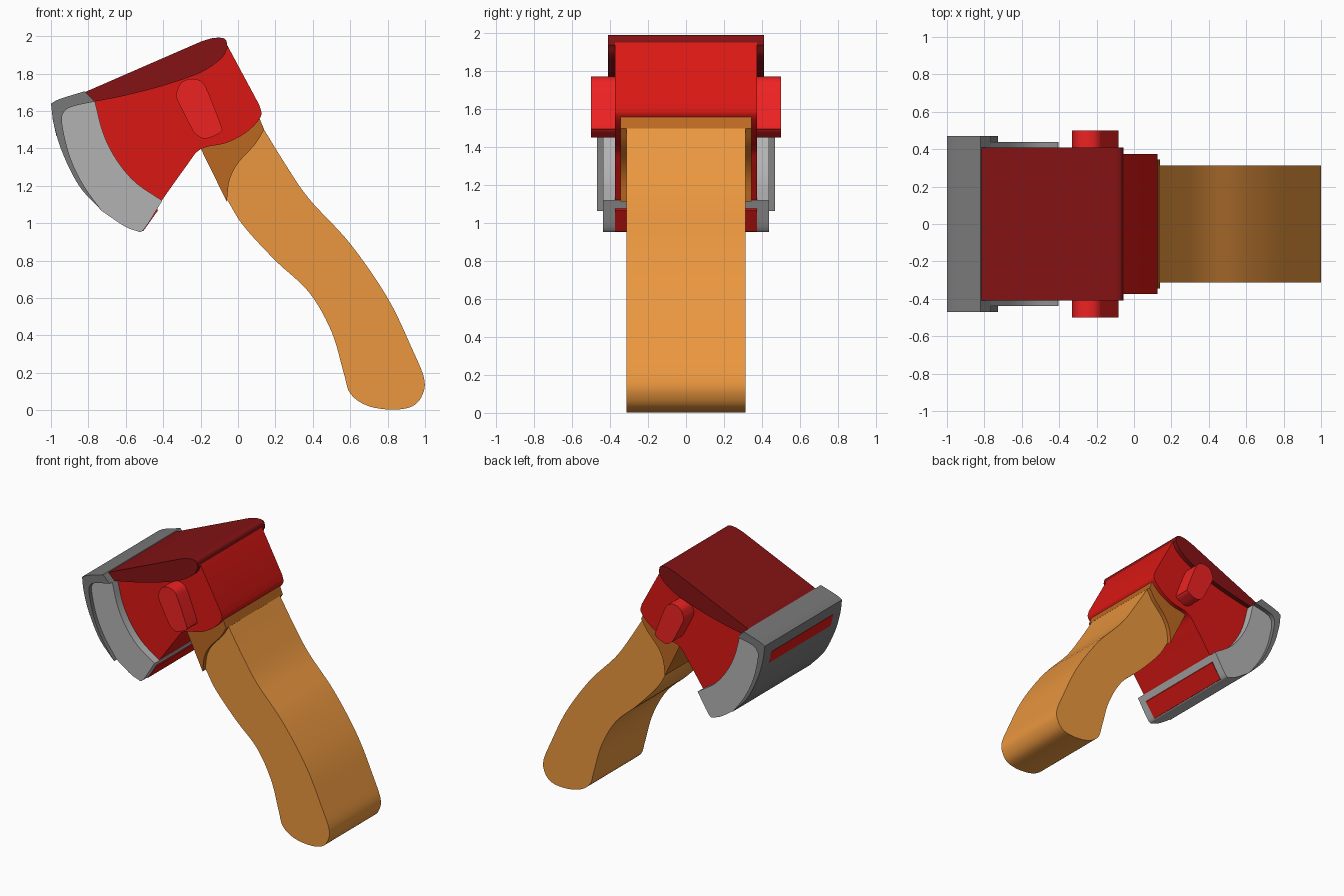
import bpy, bmesh, math
from mathutils import Vector


def spline(points, steps=6):
    """Smooth Catmull-Rom run through the points (end point left out)."""
    p = [Vector(q) for q in points]
    if len(p) == 2:
        return p[:1]
    p = [2 * p[0] - p[1]] + p + [2 * p[-1] - p[-2]]
    out = []
    for a, b, c, d in zip(p, p[1:], p[2:], p[3:]):
        for i in range(steps):
            t = i / steps
            out.append(0.5 * (2 * b + (c - a) * t + (2 * a - 5 * b + 4 * c - d) * t * t
                              + (3 * b - a - 3 * c + d) * t ** 3))
    return out


def slab(name, runs, half, color):
    """Extrude a closed x-z outline made of curved or straight runs to y = +-half."""
    outline = []
    for i, run in enumerate(runs):
        outline += spline(list(run) + [runs[(i + 1) % len(runs)][0]])
    bm = bmesh.new()
    face = bm.faces.new([bm.verts.new((p.x, -half, p.y)) for p in outline])
    ext = bmesh.ops.extrude_face_region(bm, geom=[face], use_keep_orig=True)
    verts = [v for v in ext["geom"] if isinstance(v, bmesh.types.BMVert)]
    bmesh.ops.translate(bm, verts=verts, vec=(0, 2 * half, 0))
    bmesh.ops.recalc_face_normals(bm, faces=bm.faces)
    mesh = bpy.data.meshes.new(name)
    bm.to_mesh(mesh)
    bm.free()
    mat = bpy.data.materials.new(name)
    mat.diffuse_color = (*color, 1)
    mesh.materials.append(mat)
    obj = bpy.data.objects.new(name, mesh)
    bpy.context.collection.objects.link(obj)
    bpy.ops.object.select_all(action='DESELECT')
    obj.select_set(True)
    bpy.context.view_layer.objects.active = obj
    bpy.ops.object.shade_smooth_by_angle(angle=math.radians(30))
    return obj


# Curved wooden handle
slab("handle", [
    [(0.115, 1.54), (0.25, 1.32), (0.38, 1.13), (0.6, 0.89), (0.8, 0.6), (0.93, 0.33),
     (0.995, 0.17), (0.985, 0.08), (0.93, 0.02), (0.82, 0.003), (0.69, 0.025), (0.6, 0.09),
     (0.565, 0.2), (0.5, 0.42), (0.38, 0.63), (0.2, 0.8), (0.03, 0.985)],
    [(-0.055, 1.12)], [(-0.18, 1.39)]], 0.313, (0.83, 0.31, 0.05))

# Darker wood collar below the head
slab("handle_collar", [
    [(-0.2, 1.4)],
    [(-0.06, 1.115), (-0.045, 1.23), (0.0, 1.32), (0.09, 1.42)],
    [(0.14, 1.5)], [(0.115, 1.56)], [(0.0, 1.6)]], 0.345, (0.5, 0.14, 0.015))

# Red head body, reaching into the blade
slab("head", [
    [(-0.82, 1.69)], [(-0.18, 1.965)], [(-0.065, 1.965)],
    [(0.115, 1.63), (0.122, 1.57), (0.05, 1.49), (-0.06, 1.43), (-0.2, 1.395),
     (-0.28, 1.3)],
    [(-0.405, 1.125)], [(-0.435, 1.085)], [(-0.428, 1.068)], [(-0.507, 0.957)],
    [(-0.6, 1.0), (-0.74, 1.1), (-0.86, 1.28), (-0.95, 1.45)],
    [(-0.972, 1.47)], [(-0.992, 1.56)], [(-0.96, 1.62)]], 0.375, (0.7, 0.009, 0.007))

# Dark crown along the top of the head
slab("head_crown", [
    [(-0.82, 1.70)],
    [(-0.2, 1.97), (-0.13, 1.99), (-0.07, 1.985)],
    [(-0.055, 1.94), (-0.09, 1.88), (-0.2, 1.805), (-0.4, 1.735), (-0.6, 1.683)],
    [(-0.765, 1.65)]], 0.41, (0.23, 0.006, 0.007))

# Light steel blade
inner = [(-0.765, 1.65), (-0.88, 1.625), (-0.93, 1.595), (-0.94, 1.53),
         (-0.9, 1.36), (-0.83, 1.21)]
slab("blade", [
    inner,
    [(-0.727, 1.064), (-0.61, 0.985)],
    [(-0.55, 0.96), (-0.505, 0.965)],
    [(-0.405, 1.12), (-0.55, 1.22), (-0.65, 1.34), (-0.72, 1.48)]], 0.438, (0.45, 0.45, 0.45))

# Dark cutting edge
slab("blade_edge", [
    inner,
    [(-0.727, 1.064), (-0.85, 1.2), (-0.94, 1.38), (-0.985, 1.53)],
    [(-1.0, 1.64), (-0.95, 1.665)],
    [(-0.82, 1.705)]], 0.47, (0.19, 0.19, 0.19))

# Bright pin through the head
slab("head_pin", [
    [(-0.33, 1.695), (-0.305, 1.75), (-0.25, 1.772), (-0.195, 1.757), (-0.16, 1.7),
     (-0.09, 1.52), (-0.09, 1.49), (-0.12, 1.47), (-0.18, 1.452), (-0.23, 1.48),
     (-0.26, 1.53), (-0.325, 1.66)]], 0.5, (0.85, 0.016, 0.016))
